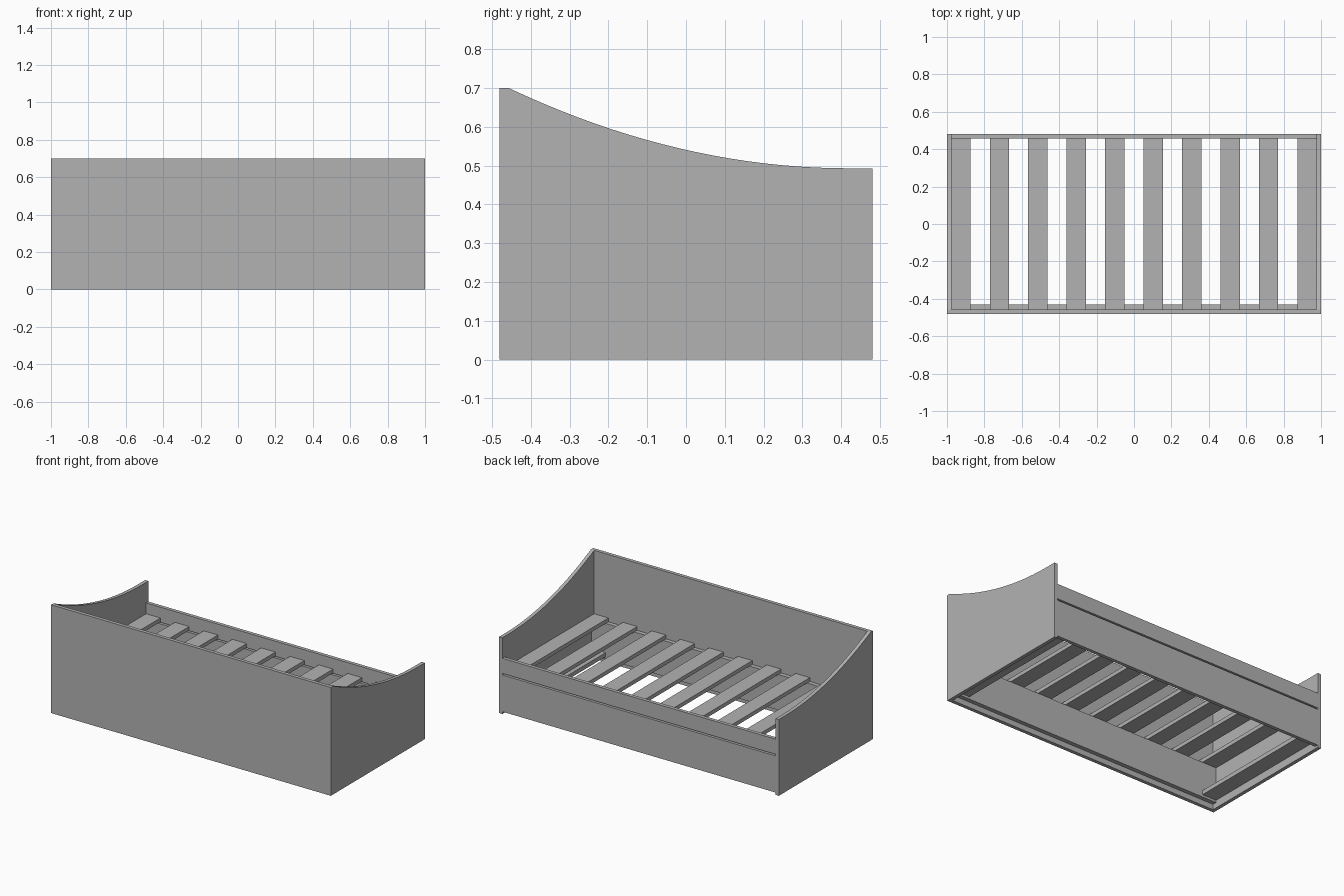
import bpy
import bmesh

default = bpy.data.objects.get("Cube")
if default:
    bpy.data.objects.remove(default, do_unlink=True)

# Single painted grey finish
grey = bpy.data.materials.new("matte_grey")
grey.use_nodes = True
colour = (0.45, 0.45, 0.45, 1)
grey.diffuse_color = colour
grey.node_tree.nodes["Principled BSDF"].inputs["Base Color"].default_value = colour

T = 0.023            # board thickness
L, W = 1.0, 0.48     # half length, half width
IN = L - T           # inner face of the side panels


def finish(name, bm):
    bmesh.ops.recalc_face_normals(bm, faces=bm.faces)
    mesh = bpy.data.meshes.new(name)
    bm.to_mesh(mesh)
    bm.free()
    mesh.materials.append(grey)
    obj = bpy.data.objects.new(name, mesh)
    bpy.context.collection.objects.link(obj)
    return obj


def board(name, x, y, z):
    """Box from (min, max) ranges on each axis."""
    bm = bmesh.new()
    bmesh.ops.create_cube(bm, size=1)
    for v in bm.verts:
        for axis, (low, high) in enumerate((x, y, z)):
            v.co[axis] = high if v.co[axis] > 0 else low
    return finish(name, bm)


def side_panel(name, x0, x1):
    """End panel with a top edge sweeping down from front to back."""
    start, end, steps = -W + T, 0.42, 20
    profile = [(W, 0), (-W, 0), (-W, 0.7)]
    for i in range(steps + 1):
        y = start + (end - start) * i / steps
        drop = (end - y) / (end - start)
        profile.append((y, 0.493 + 0.207 * drop ** 2))
    profile.append((W, 0.493))
    bm = bmesh.new()
    face = bm.faces.new([bm.verts.new((x0, y, z)) for y, z in profile])
    new = bmesh.ops.extrude_face_region(bm, geom=[face])["geom"]
    for v in new:
        if isinstance(v, bmesh.types.BMVert):
            v.co.x = x1
    return finish(name, bm)


# Outer shell
board("front_panel", (-L, L), (-W, -W + T), (0, 0.7))
side_panel("left_side_panel", IN, L)
side_panel("right_side_panel", -L, -IN)

# Low back: rail above, drawer front below, with a narrow shadow gap
board("back_rail", (-IN, IN), (W - T, W), (0.262, 0.36))
board("drawer_front", (-IN, IN), (W - T, W), (0.015, 0.252))

# Inner board that carries the slats along the front panel
board("slat_support", (-IN, IN), (-W + T, -0.43), (0.035, 0.265))

# Low runners against both ends
for side, sign in (("left", 1), ("right", -1)):
    board(side + "_runner", sorted((sign * 0.875, sign * IN)),
          (-0.43, W - T), (0.05, 0.077))

# Ten evenly spaced slats
count, width = 10, 0.102
pitch = (2 * IN - width) / (count - 1)
for i in range(count):
    x = -IN + i * pitch
    board("slat_%d" % (i + 1), (x, x + width), (-W + T, W - T), (0.265, 0.29))
